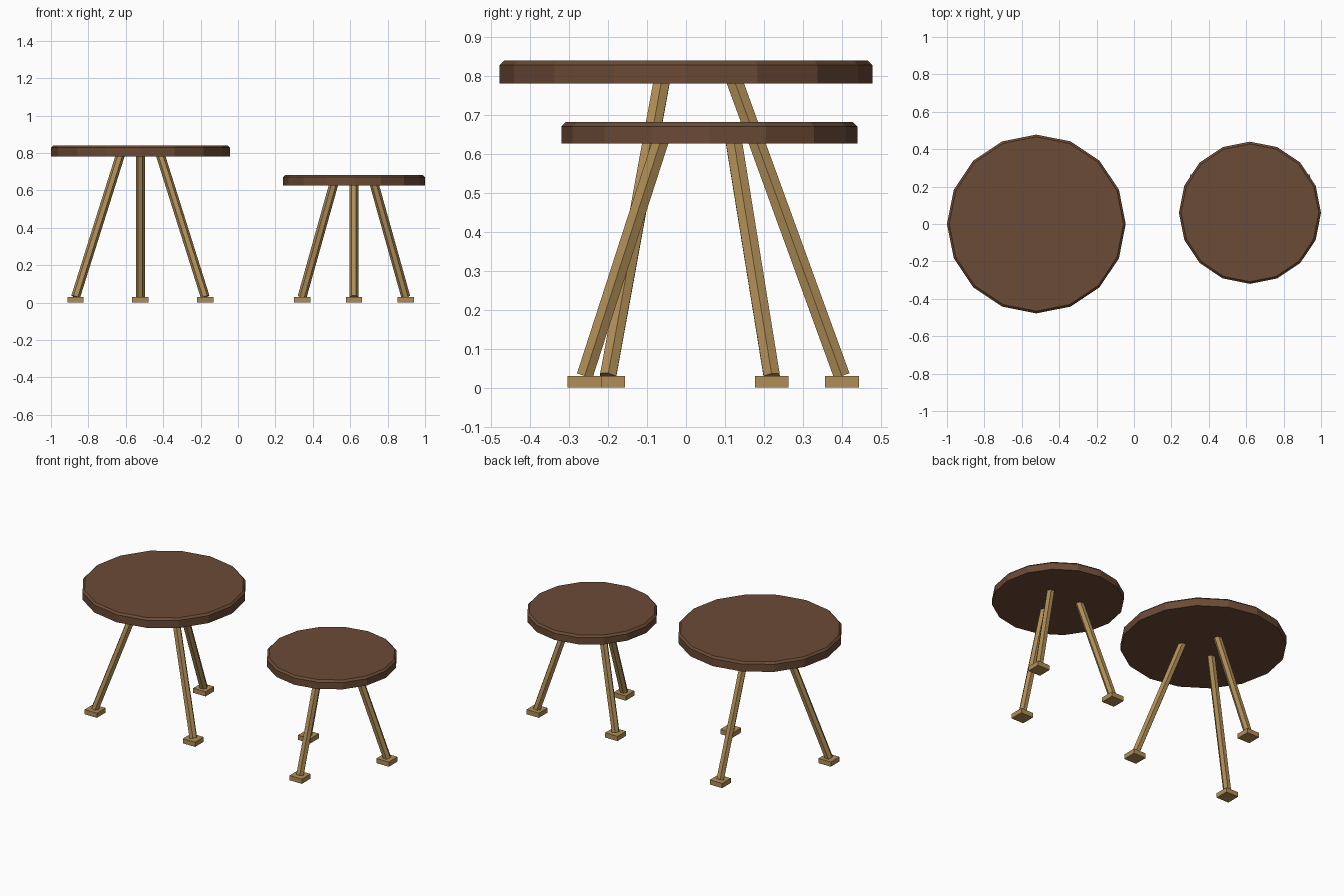
import bpy, bmesh, math
from mathutils import Vector

if "Cube" in bpy.data.objects:
    bpy.data.objects.remove(bpy.data.objects["Cube"])


def material(name, rgb):
    m = bpy.data.materials.new(name)
    m.diffuse_color = (*rgb, 1)
    m.use_nodes = True
    m.node_tree.nodes["Principled BSDF"].inputs["Base Color"].default_value = m.diffuse_color
    return m


dark_wood = material("dark brown wood", (0.147, 0.069, 0.036))
brass = material("brass", (0.434, 0.270, 0.094))


def add_object(name, bm, mat):
    bmesh.ops.recalc_face_normals(bm, faces=bm.faces)
    me = bpy.data.meshes.new(name)
    bm.to_mesh(me)
    bm.free()
    me.materials.append(mat)
    ob = bpy.data.objects.new(name, me)
    bpy.context.collection.objects.link(ob)
    return ob


def prism(sections):
    """Closed solid through a list of vertex rings."""
    bm = bmesh.new()
    rings = [[bm.verts.new(p) for p in s] for s in sections]
    n = len(rings[0])
    for a, b in zip(rings, rings[1:]):
        for i in range(n):
            j = (i + 1) % n
            bm.faces.new((a[i], a[j], b[j], b[i]))
    bm.faces.new(rings[0][::-1])
    bm.faces.new(rings[-1])
    return bm


def ring(center, u, v, r, n):
    return [center + r * (u * math.cos(2 * math.pi * i / n) + v * math.sin(2 * math.pi * i / n))
            for i in range(n)]


def table(name, cx, cy, radius, bottom, top, foot_r, first_angle):
    c = Vector((cx, cy, 0))
    X, Y, Z = Vector((1, 0, 0)), Vector((0, 1, 0)), Vector((0, 0, 1))

    # sixteen-sided top with a chamfered upper rim
    ch = 0.012
    profile = [(radius, bottom), (radius, top - ch), (radius - ch, top)]
    add_object(name + "_top", prism([ring(c + Z * z, X, Y, r, 16) for r, z in profile]), dark_wood)

    for k in range(3):
        a = math.radians(first_angle + 120 * k)
        out = Vector((math.cos(a), math.sin(a), 0))
        tangent = Vector((-math.sin(a), math.cos(a), 0))
        # splayed hexagonal leg, running slightly into the top
        low = c + out * foot_r + Z * 0.03
        high = c + out * 0.127 + Z * bottom
        axis = (high - low).normalized()
        high += axis * 0.02
        side = axis.cross(tangent)
        add_object(f"{name}_leg_{k + 1}",
                   prism([ring(p, tangent, side, 0.024, 6) for p in (low, high)]), brass)
        # square foot pad
        bm = bmesh.new()
        bmesh.ops.create_cube(bm, size=1)
        bmesh.ops.scale(bm, vec=(0.087, 0.087, 0.03), verts=bm.verts)
        bmesh.ops.translate(bm, vec=c + out * foot_r + Z * 0.015, verts=bm.verts)
        add_object(f"{name}_foot_{k + 1}", bm, brass)


table("tall_table", -0.522, 0.0, 0.478, 0.78, 0.84, 0.4, 90)
table("short_table", 0.62, 0.06, 0.38, 0.627, 0.682, 0.32, 30)
